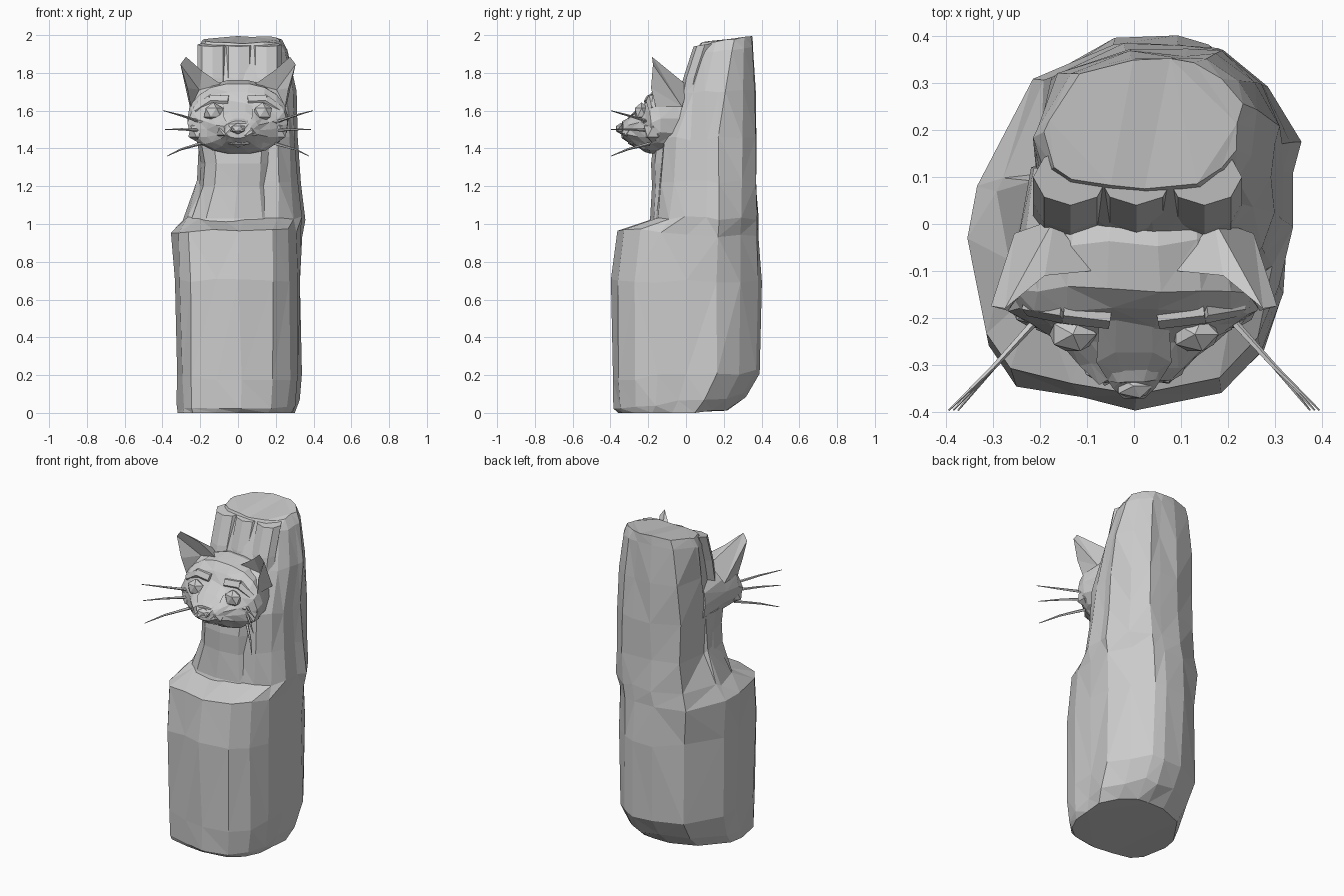
import bpy, bmesh, math, random
from mathutils import Vector

if "Cube" in bpy.data.objects:
    bpy.data.objects.remove(bpy.data.objects["Cube"])

random.seed(4)


def make(name, verts, faces):
    me = bpy.data.meshes.new(name)
    me.from_pydata(verts, [], faces)
    bm = bmesh.new()
    bm.from_mesh(me)
    bmesh.ops.recalc_face_normals(bm, faces=bm.faces[:])
    bmesh.ops.triangulate(bm, faces=bm.faces[:])
    bm.to_mesh(me)
    bm.free()
    ob = bpy.data.objects.new(name, me)
    bpy.context.collection.objects.link(ob)
    return ob


def loft(name, rings):
    n = len(rings[0])
    verts = [p for r in rings for p in r]
    faces = [(k * n + i, k * n + (i + 1) % n, (k + 1) * n + (i + 1) % n, (k + 1) * n + i)
             for k in range(len(rings) - 1) for i in range(n)]
    faces += [tuple(range(n)), tuple(range((len(rings) - 1) * n, len(rings) * n))]
    return make(name, verts, faces)


def oval(n, power=1.0):
    pts = []
    for i in range(n):
        a = 2 * math.pi * i / n
        c, s = math.cos(a), math.sin(a)
        pts.append((math.copysign(abs(c) ** power, c), math.copysign(abs(s) ** power, s)))
    return pts


def rod(name, a, b, r0, r1, n=5):
    a, b = Vector(a), Vector(b)
    q = (b - a).to_track_quat('Z', 'Y')
    return loft(name, [[c + q @ Vector((x * r, y * r, 0)) for x, y in oval(n)]
                       for c, r in ((a, r0), (b, r1))])


def ball(name, loc, size, sub=1):
    bpy.ops.mesh.primitive_ico_sphere_add(subdivisions=sub, radius=1, location=loc)
    ob = bpy.context.object
    ob.name = name
    ob.scale = size
    return ob


# log: one irregular outline, fitted to the bounds of each level;
# "keep" is how far the back half holds its place instead of shrinking
outline = [(-.26, -.335), (-.12, -.37), (.01, -.395), (.2, -.36), (.29, -.27), (.335, -.15),
           (.345, 0), (.36, .16), (.28, .29), (.18, .385), (.1, .4), (-.03, .395),
           (-.21, .31), (-.34, .08), (-.355, -.04), (-.32, -.26)]
levels = [  # z, x0, x1, y0, y1, tilt along y, keep
    (.015, -.32, .3, -.36, .22, 0, 0), (.06, -.325, .325, -.38, .31, .1, 0),
    (.2, -.33, .34, -.385, .39, .05, 0), (.7, -.34, .335, -.4, .395, 0, 0),
    (.95, -.355, .34, -.365, .39, -.06, 0), (1.03, -.29, .355, -.18, .385, 0, .7),
    (1.22, -.21, .33, -.15, .375, 0, .7), (1.45, -.21, .322, -.13, .37, 0, .7),
    (1.7, -.215, .305, -.03, .365, 0, .5), (1.92, -.215, .265, .05, .355, .1, .2),
    (1.975, -.19, .23, .075, .35, .12, .1)]
rings = []
for k, (z, x0, x1, y0, y1, tilt, keep) in enumerate(levels):
    ring = []
    for x, y in outline:
        j = .008 if 0 < k < 9 else .003
        c = keep if y > .05 else 0
        fx = x0 + (x + .355) / .715 * (x1 - x0)
        fy = y0 + (y + .395) / .795 * (y1 - y0)
        px = fx + c * (min(max(x, x0), x1) - fx) + random.uniform(-j, j)
        py = fy + c * (min(max(y, y0), y1) - fy) + random.uniform(-j, j)
        pz = z + tilt * (py - (y0 + y1) / 2) + random.uniform(-j, j) * 1.5
        ring.append((px, py, max(pz, 0)))
    rings.append(ring)
rings[0] = [(x, y, 0 if y < .1 else .012) for x, y, z in rings[0]]
loft("log", rings)

# carved columns on the front of the log top
for i, x in enumerate((-.135, .005, .15)):
    loft("log_flute_%d" % i, [[(x + u * .08, y + v * r, z + v * .01) for u, v in oval(8)]
         for y, z, r in ((.01, 1.6, .06), (.045, 1.78, .06), (.1, 1.95, .06))])

# neck, with a flat chest, spreading onto the ledge
loft("neck", [[((x0 + x1) / 2 + u * (x1 - x0) / 2, y0 + (v + 1) * (.2 - y0) / 2, z)
               for u, v in oval(12, .75)]
              for z, x0, x1, y0 in ((.9, -.3, .25, -.24), (1.03, -.27, .23, -.19), (1.2, -.205, .195, -.18),
                                    (1.32, -.195, .2, -.185), (1.45, -.22, .22, -.17))])

# head, lofted from the back of the skull to the muzzle
head = [(.12, .22, 1.33, 1.72), (-.04, .245, 1.35, 1.765), (-.14, .268, 1.37, 1.745),
        (-.185, .262, 1.37, 1.7), (-.215, .225, 1.38, 1.64), (-.25, .17, 1.4, 1.6),
        (-.3, .115, 1.43, 1.565), (-.34, .075, 1.455, 1.545)]
loft("head", [[(u * w + random.uniform(-.007, .007), y + random.uniform(-.008, .008),
                (z0 + z1) / 2 + v * (z1 - z0) / 2)
               for u, v in oval(18, .9)] for y, w, z0, z1 in head])

# broad nose bridge, nose and chin
loft("nose_bridge", [[(u * w, y + v * .025, z + v * .03) for u, v in oval(6)]
     for y, z, w in ((-.16, 1.69, .05), (-.215, 1.635, .075), (-.295, 1.57, .08), (-.35, 1.515, .045))])
ball("nose", (0, -.345, 1.505), (.045, .03, .03))
ball("chin", (0, -.265, 1.44), (.085, .05, .035))

for s, side in ((-1, "left"), (1, "right")):
    # hollow ear
    ear = [(.275, -.18, 1.885), (.305, -.175, 1.845), (.268, -.185, 1.72), (.25, -.16, 1.62), (.19, -.11, 1.81),
           (.09, -.1, 1.74), (.17, .01, 1.73), (.255, -.02, 1.62), (.205, -.075, 1.71)]
    make("ear_" + side, [(s * x, y, z) for x, y, z in ear],
         [(0, 1, 8), (1, 2, 8), (2, 3, 8), (3, 5, 8), (5, 4, 8), (4, 0, 8),
          (0, 4, 6), (4, 5, 6), (0, 6, 7), (0, 7, 1), (1, 7, 2), (2, 7, 3), (3, 7, 6, 5)])
    # eye with brow and lids sunk into the face
    ball("eye_" + side, (s * .13, -.235, 1.59), (.056, .042, .054))
    rod("brow_" + side, (s * .05, -.19, 1.65), (s * .15, -.178, 1.655), .034, .034, 6)
    rod("outer_brow_" + side, (s * .14, -.18, 1.655), (s * .225, -.17, 1.6), .034, .026, 6)
    rod("lower_lid_" + side, (s * .07, -.26, 1.55), (s * .2, -.205, 1.54), .022, .022, 6)
    # muzzle pad and cheek
    ball("muzzle_pad_" + side, (s * .055, -.295, 1.488), (.065, .05, .04))
    ball("cheek_" + side, (s * .2, -.175, 1.49), (.07, .055, .065))
    # whiskers
    for k, (za, zb, xb) in enumerate(((1.54, 1.6, .395), (1.495, 1.5, .385), (1.425, 1.36, .375))):
        mid = (s * .3, -.305, (za + zb) / 2 + .004)
        rod("whisker_%s_%d" % (side, k), (s * .2, -.195, za), mid, .009, .006)
        rod("whisker_tip_%s_%d" % (side, k), mid, (s * xb, -.397, zb), .006, .002)
